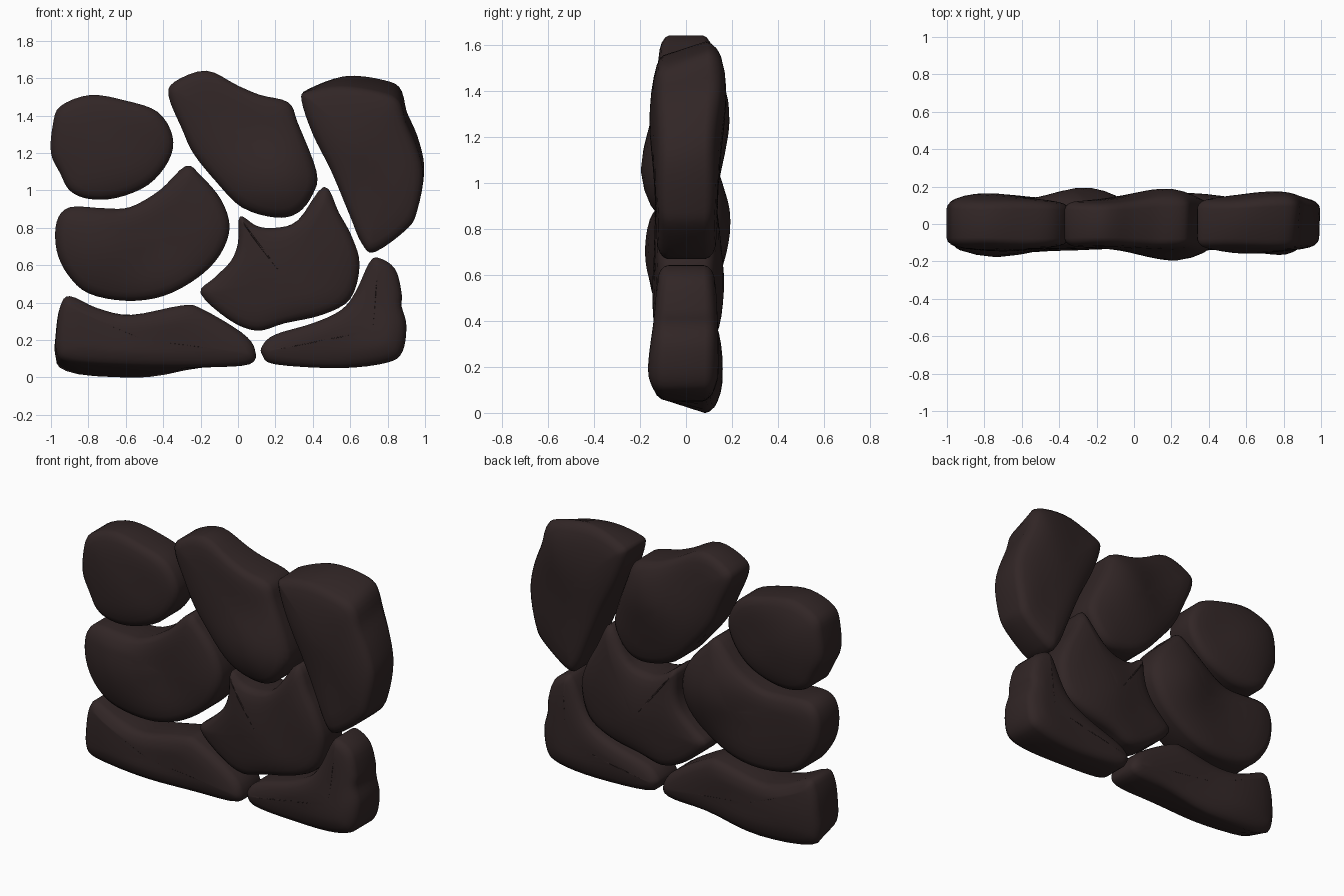
import bpy, bmesh, math
from mathutils import Vector

if "Cube" in bpy.data.objects:
    bpy.data.objects.remove(bpy.data.objects["Cube"])

mat = bpy.data.materials.new("dark_stone")
mat.diffuse_color = (0.031, 0.019, 0.019, 1)
mat.use_nodes = True
mat.node_tree.nodes["Principled BSDF"].inputs["Base Color"].default_value = mat.diffuse_color


def smooth_loop(pts, sub=4):
    """Closed Catmull-Rom curve through the outline points."""
    p = [Vector(q) for q in pts]
    n, out = len(p), []
    for i in range(n):
        a, b, c, d = p[i - 1], p[i], p[(i + 1) % n], p[(i + 2) % n]
        for k in range(sub):
            t = k / sub
            out.append(0.5 * (2 * b + (c - a) * t + (2 * a - 5 * b + 4 * c - d) * t * t
                              + (3 * b - a - 3 * c + d) * t ** 3))
    return out


def outward(loop):
    n, out = len(loop), []
    for i in range(n):
        t = (loop[(i + 1) % n] - loop[i - 1]).normalized()
        out.append(Vector((-t.y, t.x)))
    return out


def shrink(loop, dist):
    """Inset in small relaxed steps so that sharp tips never fold over."""
    count = math.ceil(dist / 0.005)
    for _ in range(count):
        q = [p - nm * (dist / count) for p, nm in zip(loop, outward(loop))]
        n = len(q)
        loop = [q[i] * 0.5 + (q[i - 1] + q[(i + 1) % n]) * 0.25 for i in range(n)]
    return loop


def stone(name, centre, pts, front, back, grow=None):
    """Rounded slab; front/back = (base depth, bump x, bump z, bump height)."""
    loop, c = smooth_loop(pts), Vector(centre)
    n = len(loop)
    swollen = loop
    if grow:                                   # back half swells one way, around x = gx
        g, gx = Vector(grow[:2]), grow[2]
        swollen = [p + g * max(0, nm.dot(g.normalized())) * math.exp(-((p.x - gx) / 0.35) ** 4)
                   for p, nm in zip(loop, outward(loop))]

    def depth(p, spec):
        base, bx, bz, h = spec
        r2 = (p.x - bx) ** 2 + (p.y - bz) ** 2
        ripple = 0.006 * math.sin(9 * p.x + 4 * p.y) * math.cos(8 * p.y)
        return base + h * math.exp(-r2 / 0.05) + ripple

    # (inset, scale towards centre, share of depth) from rim to middle
    steps = [(0, 1, 0.58), (0.005, 1, 0.72), (0.02, 1, 0.85), (0.04, 1, 0.92),
             (0.05, 0.85, 0.98), (0.055, 0.65, 1), (0.06, 0.42, 1), (0.06, 0.2, 1)]
    bm = bmesh.new()

    def ring(step, spec, side):
        inset, scale, share = step
        base = shrink(swollen if side > 0 else loop, inset)
        pos = [c + (p - c) * scale for p in base]
        return [bm.verts.new((q.x, side * share * depth(q, spec), q.y)) for q in pos]

    rings = [ring(s, front, -1) for s in reversed(steps)] + [ring(s, back, 1) for s in steps]
    for r0, r1 in zip(rings, rings[1:]):
        for i in range(n):
            j = (i + 1) % n
            bm.faces.new((r0[i], r0[j], r1[j], r1[i]))
    for r, spec, side in ((rings[0], front, -1), (rings[-1], back, 1)):
        tip = bm.verts.new((c.x, side * depth(c, spec), c.y))
        for i in range(n):
            bm.faces.new((r[i], r[(i + 1) % n], tip))
    bmesh.ops.recalc_face_normals(bm, faces=bm.faces)
    for f in bm.faces:
        f.smooth = True
    me = bpy.data.meshes.new(name)
    bm.to_mesh(me)
    bm.free()
    me.materials.append(mat)
    bpy.context.collection.objects.link(bpy.data.objects.new(name, me))


# Top row
stone("stone_top_left", (-0.68, 1.23),
      [(-1, 1.2), (-.99, 1.35), (-.95, 1.45), (-.79, 1.51), (-.6, 1.48), (-.43, 1.42),
       (-.35, 1.29), (-.37, 1.16), (-.48, 1.03), (-.65, .96), (-.8, .955), (-.9, 1.0), (-.95, 1.09)],
      (.13, -.7, 1.2, .01), (.13, -.8, 1.25, .03))
stone("stone_top_middle", (0.06, 1.25),
      [(-.37, 1.5), (-.34, 1.58), (-.17, 1.64), (0, 1.56), (.12, 1.51), (.27, 1.47), (.32, 1.36),
       (.42, 1.1), (.40, .98), (.32, .88), (.2, .855), (.02, .91), (-.12, 1.05), (-.24, 1.2), (-.3, 1.33)],
      (.13, .22, 1.06, .065), (.13, .18, 1.28, .06))
stone("stone_top_right", (0.7, 1.2),
      [(.34, 1.48), (.37, 1.53), (.55, 1.56), (.76, 1.53), (.86, 1.48), (.9, 1.36), (.96, 1.22),
       (.99, 1.08), (.96, .9), (.91, .8), (.73, .67), (.66, .72), (.6, .86), (.5, 1.1), (.4, 1.3)],
      (.135, .6, 1.3, .02), (.14, .75, 1.4, .035), (.02, .06, .76))

# Middle row
stone("stone_middle_left", (-0.42, 0.74),
      [(-.97, .68), (-.97, .83), (-.9, .91), (-.72, .905), (-.58, .91), (-.42, 1.0), (-.28, 1.13),
       (-.2, 1.08), (-.09, .95), (-.045, .8), (-.1, .65), (-.22, .53), (-.4, .435), (-.6, .41),
       (-.8, .45), (-.91, .55)],
      (.13, -.72, .7, .045), (.13, -.28, .82, .06))
stone("stone_middle_right", (0.25, 0.53),
      [(-.2, .45), (-.13, .53), (-.04, .62), (0, .72), (.01, .86), (.1, .81), (.2, .8), (.32, .84),
       (.46, 1.02), (.54, .88), (.61, .75), (.65, .6), (.6, .42), (.45, .335), (.25, .29),
       (.1, .25), (-.05, .31)],
      (.13, .25, .6, .015), (.13, .3, .6, .035))

# Bottom row
stone("stone_bottom_left", (-0.5, 0.2),
      [(-.97, .25), (-.95, .38), (-.9, .435), (-.75, .37), (-.57, .335), (-.3, .385), (-.2, .37),
       (.02, .24), (.09, .15), (.06, .07), (-.2, .055), (-.55, .055), (-.9, .08), (-.97, .14)],
      (.135, -.6, .2, .015), (.13, -.75, .2, .03), (-.025, -.06, -.65))
stone("stone_bottom_right", (0.72, 0.25),
      [(.13, .17), (.2, .23), (.4, .29), (.55, .36), (.63, .46), (.7, .61), (.75, .64), (.84, .58),
       (.875, .45), (.875, .38), (.9, .28), (.88, .14), (.8, .08), (.55, .05), (.2, .07), (.13, .12)],
      (.13, .8, .2, .035), (.13, .8, .3, .015))
